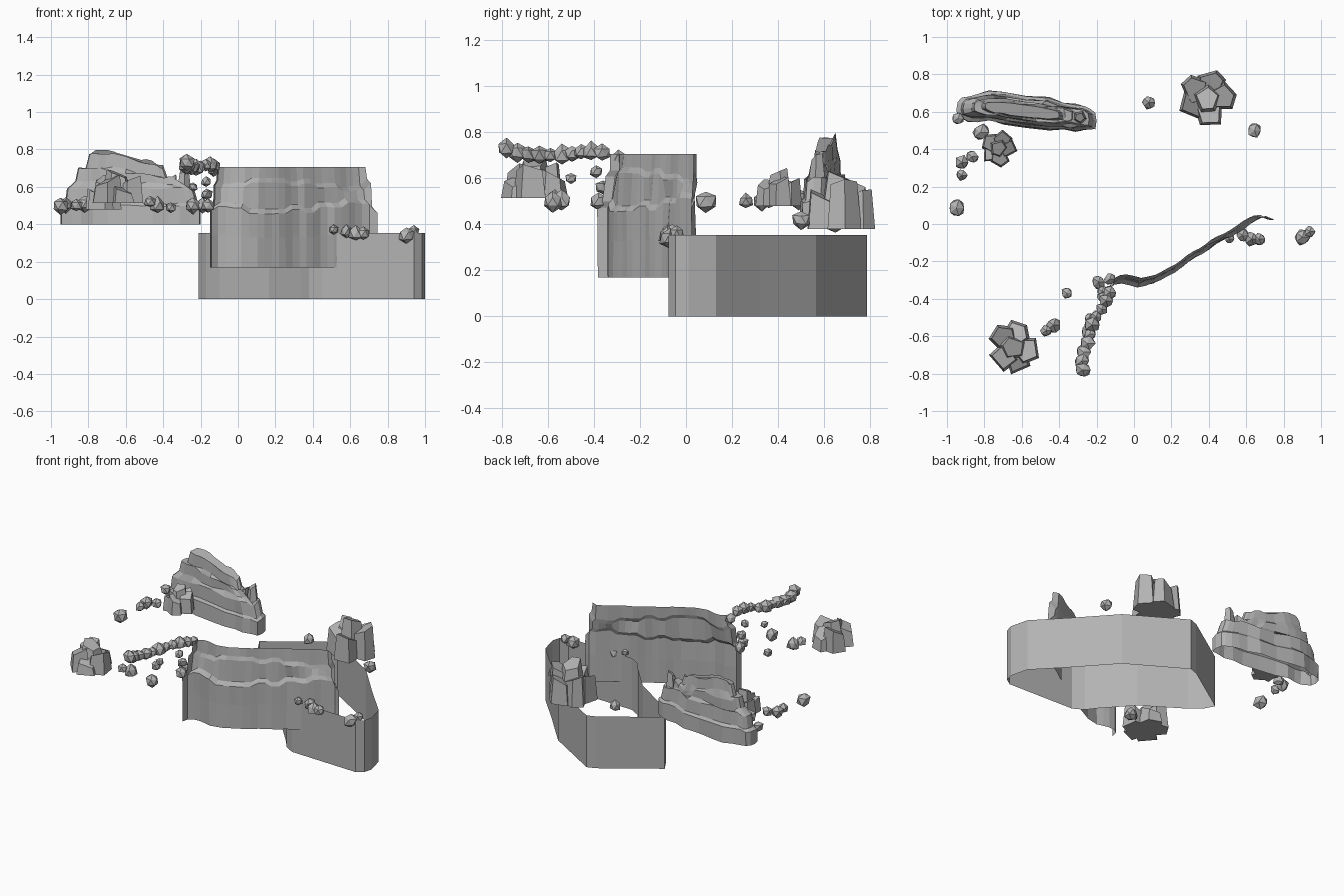
import bpy, bmesh, math, random
from mathutils import Vector

random.seed(7)
if "Cube" in bpy.data.objects:
    bpy.data.objects.remove(bpy.data.objects["Cube"], do_unlink=True)

stone = bpy.data.materials.new("grey stone")
stone.use_nodes = True
colour = (0.45, 0.45, 0.45, 1)
stone.diffuse_color = colour
stone.node_tree.nodes["Principled BSDF"].inputs["Base Color"].default_value = colour


def jitter(amount):
    return random.uniform(-amount, amount)


def finish(bm, name):
    bmesh.ops.recalc_face_normals(bm, faces=bm.faces)
    mesh = bpy.data.meshes.new(name)
    bm.to_mesh(mesh)
    bm.free()
    mesh.materials.append(stone)
    obj = bpy.data.objects.new(name, mesh)
    bpy.context.collection.objects.link(obj)
    return obj


def loft(bm, rows, closed, cap_top=False, cap_bottom=False):
    """Skin rows of points, each row with the same count."""
    grid = [[bm.verts.new(p) for p in row] for row in rows]
    count = len(grid[0])
    for low, high in zip(grid, grid[1:]):
        for i in range(count if closed else count - 1):
            j = (i + 1) % count
            bm.faces.new((low[i], low[j], high[j], high[i]))
    if cap_top:
        bm.faces.new(grid[-1])
    if cap_bottom:
        bm.faces.new(grid[0][::-1])


def along(points, t):
    """Point at fraction t of a polyline."""
    lengths = [(b - a).length for a, b in zip(points, points[1:])]
    rest = t * sum(lengths)
    for a, b, length in zip(points, points[1:], lengths):
        if rest <= length:
            return a.lerp(b, rest / length)
        rest -= length
    return points[-1].copy()


# Low ring wall: an open vertical band
outline = [(-0.21, 0.53), (-0.17, 0.46), (-0.1, 0.4), (0.165, 0.23), (0.335, 0.04),
           (0.38, -0.02), (0.45, -0.06), (0.94, -0.077), (0.985, -0.045), (1.0, 0.01),
           (0.97, 0.13), (0.79, 0.32), (0.57, 0.565), (0.2, 0.787), (0.14, 0.765)]
bm = bmesh.new()
loft(bm, [[(x, y, z) for x, y in outline] for z in (0, 0.353)], closed=True)
finish(bm, "ring_wall")

# Tall cliff: an open sheet of uneven blocks that steps back as it rises
path = [Vector(p) for p in ((-0.15, -0.38), (-0.14, -0.33), (-0.09, -0.305), (0.02, -0.335),
                            (0.1, -0.32), (0.2, -0.265), (0.3, -0.2), (0.42, -0.122),
                            (0.48, -0.088), (0.55, -0.05), (0.63, 0.01), (0.7, 0.045),
                            (0.745, 0.03))]
columns = 25
base = [along(path, i / (columns - 1)) for i in range(columns)]
blocks = [(jitter(0.032), jitter(0.009)) for _ in range(columns // 2 + 1)]
middle = Vector((0.27, -0.15))
rows = []
for z, back, scale, rough in ((0.17, 0, 1, 0), (0.34, 0.002, 1, 0.4), (0.485, 0.002, 1, 1),
                              (0.51, 0.022, 0.95, 1), (0.6, 0.026, 0.94, -0.8),
                              (0.625, 0.04, 0.9, -0.8), (0.705, 0.044, 0.885, 0)):
    row = []
    for i, p in enumerate(base):
        q = middle + (p - middle) * scale
        rise, push = blocks[i // 2]
        y = q.y + back * 0.6 + push * (0.5 + rough * 0.5) + jitter(0.005) * rough
        row.append((q.x - back * 0.2, y, z + rise * rough))
    rows.append(row)
bm = bmesh.new()
loft(bm, rows, closed=False)
finish(bm, "tall_cliff")

# Long ridge: terraces that shrink towards the peak
spine = [Vector(p) for p in ((-0.95, 0.61), (-0.8, 0.63), (-0.57, 0.605), (-0.2, 0.55))]


def spine_y(x):
    for a, b in zip(spine, spine[1:]):
        if x <= b.x:
            return a.lerp(b, (x - a.x) / (b.x - a.x)).y
    return spine[-1].y


sides = 28
shape = [jitter(0.12) for _ in range(sides)]
steps = [jitter(0.022) for _ in range(sides // 2)]
rows = []
for z, x0, x1, half, rough in ((0.4, -0.95, -0.2, 0.082, 0), (0.5, -0.95, -0.2, 0.08, 0.5),
                               (0.515, -0.925, -0.215, 0.066, 0.6), (0.6, -0.915, -0.24, 0.062, 1),
                               (0.62, -0.87, -0.3, 0.05, -1), (0.69, -0.855, -0.35, 0.047, -1),
                               (0.71, -0.815, -0.38, 0.037, 1), (0.785, -0.795, -0.4, 0.03, 0.8)):
    row = []
    for i in range(sides):
        a = math.tau * i / sides
        c, s = math.cos(a), math.sin(a)
        x = (x0 + x1) / 2 + (x1 - x0) / 2 * math.copysign(abs(c) ** 0.75, c)
        wide = half * (1 + shape[i] + jitter(0.08))
        y = spine_y(x) + wide * math.copysign(abs(s) ** 0.5, s)
        slope = -0.25 * max(0, x + 0.7) * max(0, min(1, (z - 0.6) / 0.15))
        row.append((x, y, z + steps[i // 2] * rough + slope))
    rows.append(row)
bm = bmesh.new()
loft(bm, rows, closed=True, cap_top=True)
finish(bm, "ridge")


def block(bm, x, y, z0, z1, radius, lean=(0, 0), sides=5, taper=0.7, tip=0.4):
    """Tapered stone block with a tilted flat top."""
    turn = random.uniform(0, math.tau)
    tilt = random.uniform(0, math.tau)
    angles = [turn + math.tau * (i + jitter(0.2)) / sides for i in range(sides)]
    rows = []
    for z, r, k, tip_now in ((z0, radius, 0, 0), (z1, radius * taper, 1, tip)):
        rows.append([(x + lean[0] * k + r * math.cos(a), y + lean[1] * k + r * math.sin(a),
                      z + tip_now * radius * math.cos(a - tilt)) for a in angles])
    loft(bm, rows, True, True, True)


# Spires at the low end of the ridge
bm = bmesh.new()
block(bm, -0.29, 0.57, 0.5, 0.69, 0.05, taper=0.5)
block(bm, -0.36, 0.58, 0.5, 0.65, 0.05)
finish(bm, "ridge_spires")


def pile(name, x, y, z0, z1, radius, count):
    """A broad tall centre block with lower, wider ones crowded around it."""
    bm = bmesh.new()
    rise = z1 - z0
    block(bm, x, y, z0, z1, radius * 0.65, sides=5, taper=0.6, tip=0.25)
    for i in range(count):
        a = math.tau * (i + jitter(0.15)) / count
        dx, dy = math.cos(a) * radius, math.sin(a) * radius
        top = z0 + rise * random.uniform(0.5, 0.8)
        block(bm, x + dx * 0.47, y + dy * 0.47, z0, top, radius * 0.57,
              (dx * 0.02, dy * 0.02), random.choice((4, 5)), 0.78)
    finish(bm, name)


pile("back_boulder_pile", 0.39, 0.67, 0.38, 0.61, 0.155, 5)
pile("front_boulder_pile", -0.645, -0.66, 0.515, 0.67, 0.145, 5)
pile("ridge_boulder_pile", -0.725, 0.405, 0.48, 0.63, 0.1, 5)


def rocks(name, places):
    """Rough faceted stones: x, y, z and radius."""
    bm = bmesh.new()
    for x, y, z, r in places:
        made = bmesh.ops.create_icosphere(bm, subdivisions=1, radius=r)
        for v in made["verts"]:
            v.co = v.co * random.uniform(0.82, 1.15) + Vector((x, y, z))
    finish(bm, name)


# Chain of stones running forward from the cliff
chain = [Vector(p) for p in ((-0.13, -0.365, 0.71), (-0.16, -0.44, 0.72), (-0.22, -0.52, 0.7),
                             (-0.25, -0.64, 0.7), (-0.28, -0.71, 0.705), (-0.275, -0.78, 0.73))]
rocks("upper_stone_chain", [(*along(chain, i / 9), random.uniform(0.034, 0.046))
                            for i in range(10)])
rocks("lower_stones", [(-0.13, -0.295, 0.69, 0.033), (-0.19, -0.31, 0.5, 0.04),
                       (-0.16, -0.38, 0.5, 0.04), (-0.17, -0.36, 0.56, 0.034),
                       (-0.17, -0.39, 0.63, 0.03), (-0.24, -0.5, 0.6, 0.028),
                       (-0.24, -0.58, 0.5, 0.045), (-0.43, -0.54, 0.5, 0.045),
                       (-0.47, -0.57, 0.52, 0.033), (-0.36, -0.37, 0.49, 0.032)])
rocks("ridge_stones", [(-0.95, 0.085, 0.5, 0.048), (-0.92, 0.26, 0.5, 0.034),
                       (-0.92, 0.33, 0.5, 0.042), (-0.865, 0.36, 0.5, 0.035),
                       (-0.82, 0.49, 0.51, 0.048), (-0.94, 0.565, 0.5, 0.034)])
rocks("ring_stones", [(0.51, -0.08, 0.37, 0.027), (0.58, -0.06, 0.36, 0.038),
                      (0.63, -0.08, 0.35, 0.042), (0.67, -0.08, 0.35, 0.035),
                      (0.9, -0.07, 0.34, 0.047), (0.94, -0.04, 0.36, 0.032),
                      (0.08, 0.65, 0.4, 0.04), (0.645, 0.5, 0.42, 0.04)])
